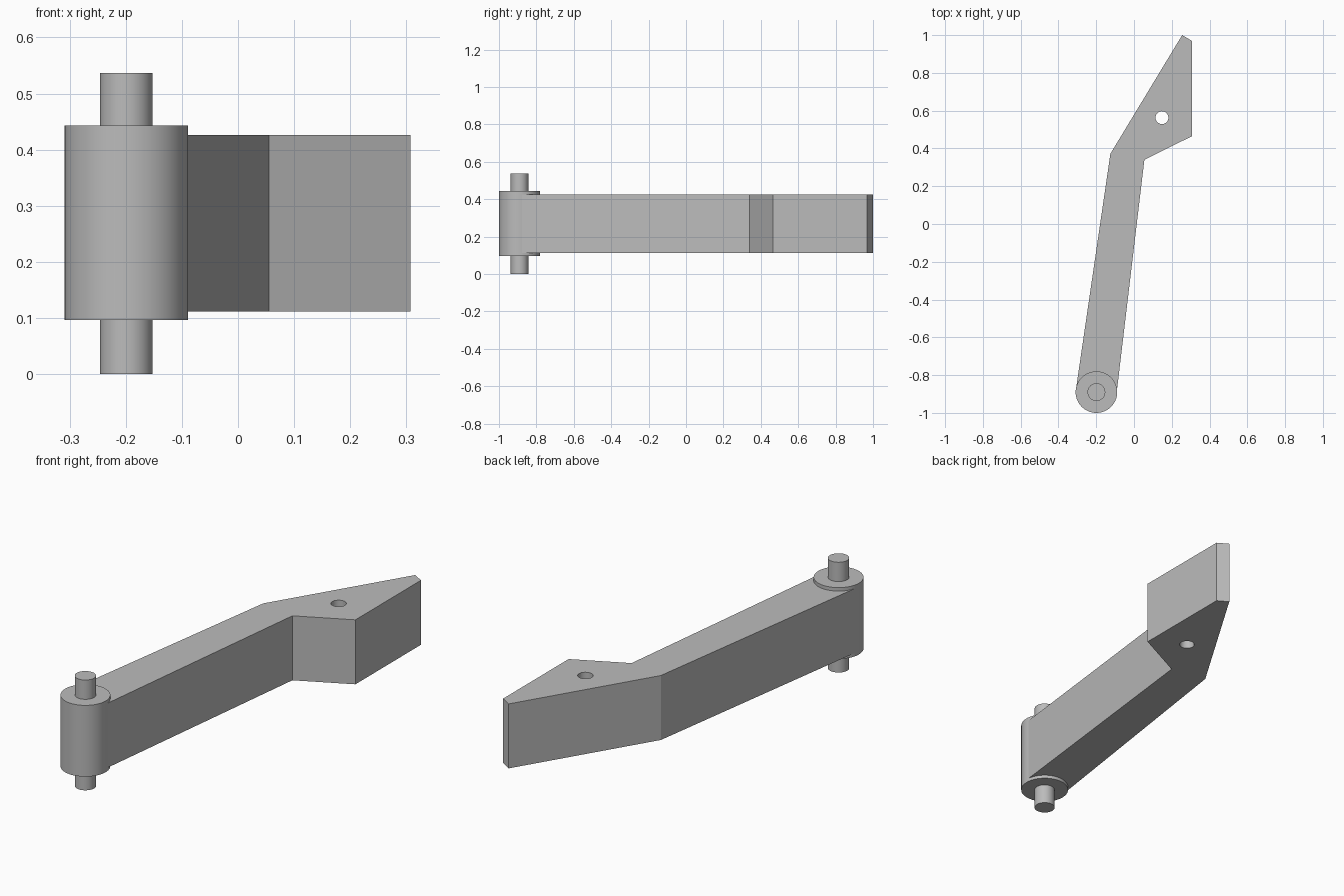
import bpy
import bmesh
import math

cube = bpy.data.objects.get("Cube")
if cube:
    bpy.data.objects.remove(cube, do_unlink=True)

# Single grey finish
grey = bpy.data.materials.new("plain grey")
grey.use_nodes = True
colour = (0.5, 0.5, 0.5, 1)
grey.diffuse_color = colour
grey.node_tree.nodes["Principled BSDF"].inputs["Base Color"].default_value = colour


def cylinder(name, centre, radius, bottom, top, sides=64):
    x, y = centre
    bpy.ops.mesh.primitive_cylinder_add(
        vertices=sides, radius=radius, depth=top - bottom,
        location=(x, y, (bottom + top) / 2))
    obj = bpy.context.object
    obj.name = name
    obj.data.materials.append(grey)
    bpy.ops.object.shade_smooth_by_angle(angle=math.radians(30))
    return obj


def prism(name, outline, bottom, top):
    bm = bmesh.new()
    base = bm.faces.new([bm.verts.new((x, y, bottom)) for x, y in outline])
    result = bmesh.ops.extrude_face_region(bm, geom=[base])
    raised = [v for v in result["geom"] if isinstance(v, bmesh.types.BMVert)]
    bmesh.ops.translate(bm, verts=raised, vec=(0, 0, top - bottom))
    bmesh.ops.recalc_face_normals(bm, faces=bm.faces)
    mesh = bpy.data.meshes.new(name)
    bm.to_mesh(mesh)
    bm.free()
    mesh.materials.append(grey)
    obj = bpy.data.objects.new(name, mesh)
    bpy.context.collection.objects.link(obj)
    return obj


# Pivot hub with a pin through it
pivot = (-0.199, -0.89)
cylinder("pivot_hub", pivot, 0.11, 0.096, 0.443)
cylinder("pivot_pin", pivot, 0.047, 0, 0.537)

# Cranked arm, its near end buried in the hub
arm = prism("cranked_arm", [
    (-0.307, -0.873), (-0.2, -0.89), (-0.09, -0.878), (0.055, 0.34),
    (0.307, 0.465), (0.307, 0.969), (0.255, 1.0), (-0.125, 0.372)],
    0.112, 0.426)

# Bolt hole through the head
cutter = cylinder("hole_cutter", (0.148, 0.563), 0.034, 0, 0.6, 48)
cutter.hide_render = True
cutter.hide_set(True)
hole = arm.modifiers.new("bolt hole", 'BOOLEAN')
hole.operation = 'DIFFERENCE'
hole.solver = 'EXACT'
hole.object = cutter
